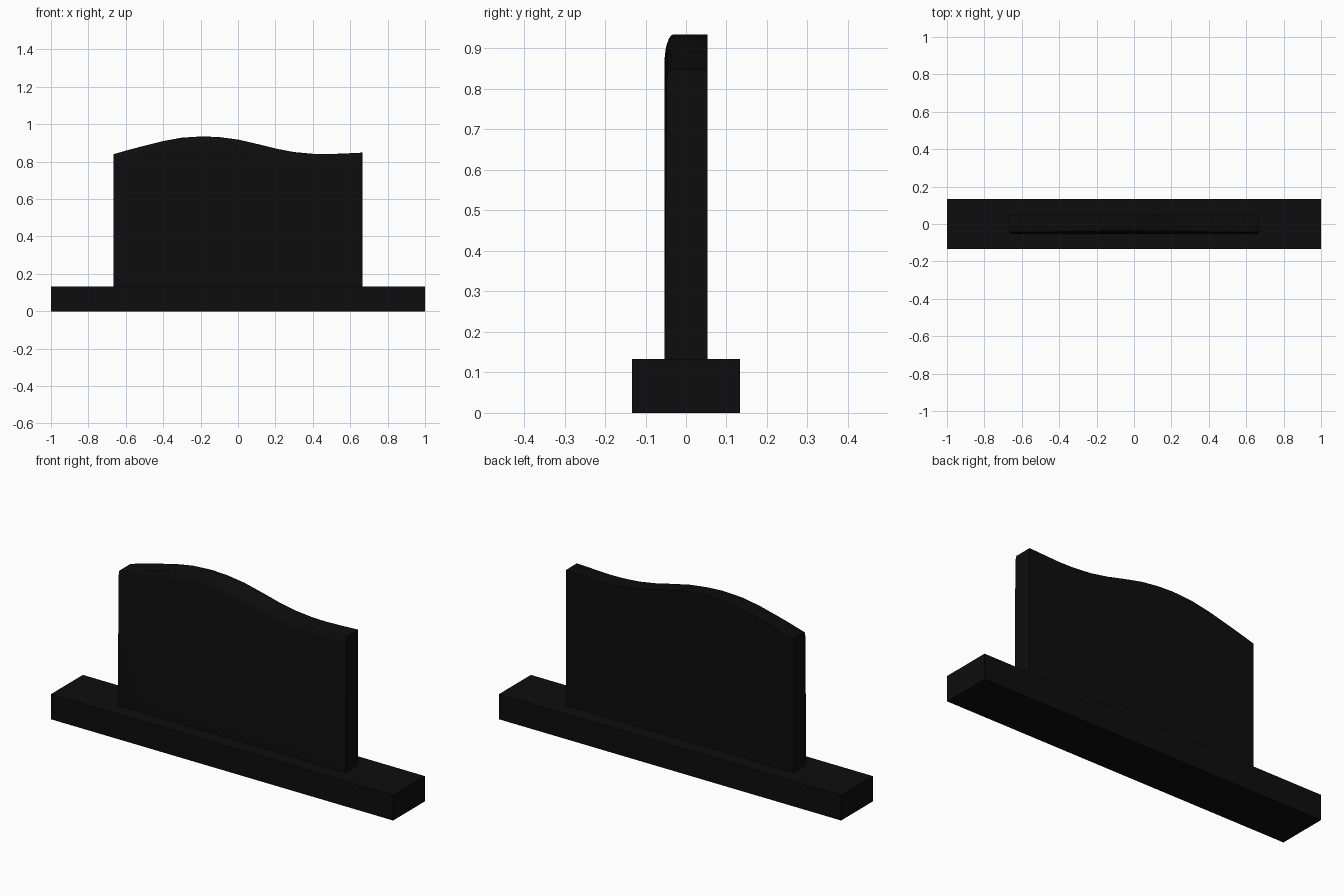
import bpy, bmesh, math

if "Cube" in bpy.data.objects:
    bpy.data.objects.remove(bpy.data.objects["Cube"])

mat = bpy.data.materials.new("near_black_stone")
mat.diffuse_color = (0.004, 0.004, 0.004, 1)
mat.use_nodes = True
mat.node_tree.nodes["Principled BSDF"].inputs["Base Color"].default_value = mat.diffuse_color


def finish(bm, name):
    bmesh.ops.recalc_face_normals(bm, faces=bm.faces)
    me = bpy.data.meshes.new(name)
    bm.to_mesh(me)
    bm.free()
    me.materials.append(mat)
    ob = bpy.data.objects.new(name, me)
    bpy.context.collection.objects.link(ob)
    return ob


# Plinth
W, D, H = 2.0, 0.266, 0.133
bm = bmesh.new()
bmesh.ops.create_cube(bm, size=1)
for v in bm.verts:
    v.co = (v.co.x * W, v.co.y * D, (v.co.z + 0.5) * H)
finish(bm, "plinth")

# Upright slab: wavy top, front top edge rounded off, most strongly in the middle
top = [(-0.665, .84), (-0.58, .864), (-0.5, .885), (-0.4, .91), (-0.3, .928), (-0.19, .935),
       (-0.1, .931), (0, .918), (0.1, .895), (0.2, .87), (0.3, .851), (0.4, .842),
       (0.48, .84), (0.58, .844), (0.665, .848)]
Y, STEPS = 0.053, 6
bm = bmesh.new()
rings = []
for x, z in top:
    mid = math.exp(-(x / 0.28) ** 2)
    end = max(0.0, (abs(x) - 0.58) / 0.085)
    lean = 0.005 * end                   # ends of the front lean back slightly
    depth = 0.014 + 0.013 * mid - lean
    drop = 0.05 + 0.042 * mid
    ring = [(x, Y, H), (x, -Y, H)]
    for i in range(STEPS + 1):
        a = math.pi / 2 * i / STEPS
        ring.append((x, -Y + lean + depth * (1 - math.cos(a)), z - drop * (1 - math.sin(a))))
    ring.append((x, Y, z))
    rings.append([bm.verts.new(p) for p in ring])
n = len(rings[0])
for a, b in zip(rings, rings[1:]):
    for i in range(n):
        j = (i + 1) % n
        bm.faces.new((a[i], a[j], b[j], b[i]))
bm.faces.new(rings[0])
bm.faces.new(rings[-1][::-1])
slab = finish(bm, "upright_slab")
bpy.context.view_layer.objects.active = slab
slab.select_set(True)
bpy.ops.object.shade_smooth_by_angle(angle=math.radians(30))
